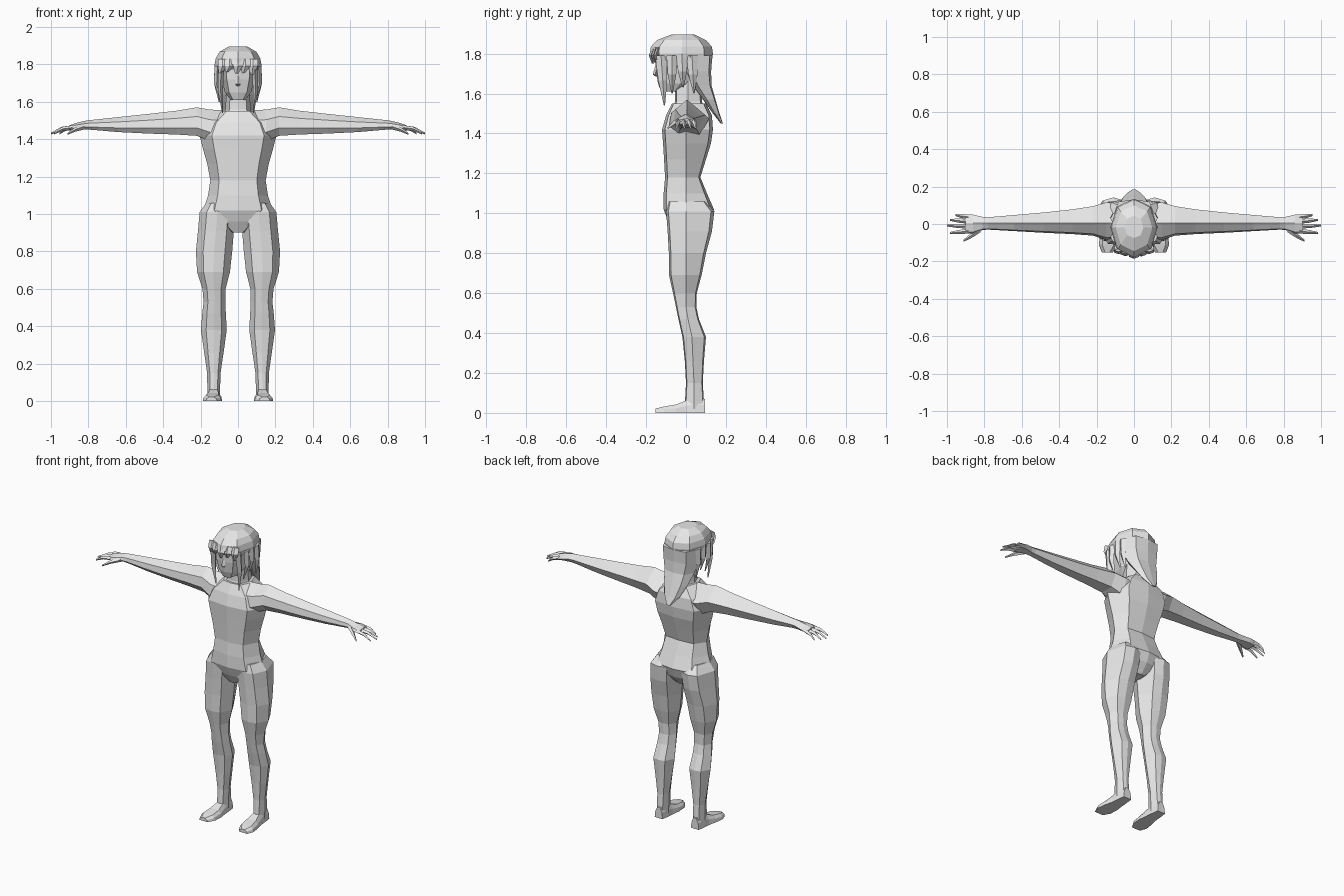
import bpy, bmesh
from mathutils import Vector

grey = bpy.data.materials.new("plain_grey")
grey.diffuse_color = (0.8, 0.8, 0.8, 1)


def loft(name, rings, mirror=False):
    """Skin a list of closed rings, cap both ends, optionally mirror over x."""
    bm = bmesh.new()
    vs = [[bm.verts.new(p) for p in r] for r in rings]
    n = len(rings[0])
    for a, b in zip(vs, vs[1:]):
        for i in range(n):
            j = (i + 1) % n
            bm.faces.new((a[i], a[j], b[j], b[i]))
    bm.faces.new(vs[0])
    bm.faces.new(vs[-1])
    bmesh.ops.recalc_face_normals(bm, faces=bm.faces)
    me = bpy.data.meshes.new(name)
    bm.to_mesh(me)
    bm.free()
    me.materials.append(grey)
    ob = bpy.data.objects.new(name, me)
    bpy.context.collection.objects.link(ob)
    if mirror:
        ob.modifiers.new("mirror", "MIRROR")
    return ob


def section(z, x, w, f, b, side=0.0, k=0.68, d=0.88):
    """Eight-sided horizontal section: half width w, front y f, back y b."""
    fy, by = side + (f - side) * d, side + (b - side) * d
    pts = [(0, f), (k, fy), (1, side), (k, by), (0, b), (-k, by), (-1, side), (-k, fy)]
    return [(x + w * px, y, z) for px, y in pts]


def spike(name, stations, u, v, mirror=True):
    """Four-sided tapering strand; stations are (x, y, z, half u, half v)."""
    u, v = Vector(u), Vector(v)
    rings = []
    for x, y, z, a, b in stations:
        c = Vector((x, y, z))
        rings.append([c + u * a, c + v * b, c - u * a, c - v * b])
    return loft(name, rings, mirror)


# Torso
loft("torso", [section(*s) for s in (
    (0.90, 0, 0.035, -0.06, 0.07), (0.96, 0, 0.12, -0.09, 0.12),
    (1.02, 0, 0.185, -0.112, 0.14), (1.10, 0, 0.16, -0.112, 0.105),
    (1.18, 0, 0.148, -0.105, 0.072), (1.27, 0, 0.165, -0.11, 0.10),
    (1.35, 0, 0.188, -0.115, 0.125), (1.42, 0, 0.205, -0.12, 0.135),
    (1.49, 0, 0.17, -0.10, 0.13), (1.55, 0, 0.09, -0.07, 0.10))])

# Neck and face
loft("neck", [section(*s) for s in (
    (1.50, 0, 0.085, -0.075, 0.10, 0.01), (1.56, 0, 0.068, -0.055, 0.08, 0.01),
    (1.68, 0, 0.06, -0.055, 0.075, 0.01))])
loft("head", [section(*s) for s in (
    (1.61, 0, 0.04, -0.125, -0.03, -0.06), (1.65, 0, 0.07, -0.14, 0.04, -0.03),
    (1.72, 0, 0.088, -0.152, 0.09, -0.02), (1.80, 0, 0.095, -0.155, 0.10, -0.02))])
spike("nose", [(0, -0.148, 1.745, 0.008, 0.004), (0, -0.153, 1.695, 0.014, 0.014),
               (0, -0.145, 1.685, 0.008, 0.004)], (1, 0, 0), (0, 1, 0), False)

# Legs: z, centre x, half width, front, back
loft("leg", [section(*s, 0.0, 0.6) for s in (
    (1.06, 0.10, 0.07, -0.09, 0.10), (1.01, 0.11, 0.095, -0.10, 0.142),
    (0.91, 0.118, 0.096, -0.092, 0.13), (0.80, 0.128, 0.097, -0.086, 0.10),
    (0.69, 0.131, 0.088, -0.085, 0.078))] + [section(*s, 0.6) for s in (
    (0.60, 0.128, 0.062, -0.065, 0.054, 0.0), (0.53, 0.126, 0.058, -0.05, 0.052, 0.0),
    (0.47, 0.128, 0.063, -0.038, 0.065, 0.01), (0.38, 0.129, 0.069, -0.018, 0.10, 0.03),
    (0.26, 0.129, 0.052, -0.006, 0.09, 0.035), (0.15, 0.129, 0.036, 0.0, 0.084, 0.04),
    (0.06, 0.13, 0.034, -0.005, 0.09, 0.04), (0.02, 0.13, 0.034, 0.0, 0.092, 0.04))], True)

# Feet: y, inner x, outer x, top z
loft("foot", [[(a, y, 0), (a + 0.004, y, h * 0.55), (a + 0.018, y, h),
               (b - 0.018, y, h), (b - 0.004, y, h * 0.55), (b, y, 0)] for y, a, b, h in (
    (0.095, 0.102, 0.158, 0.07), (0.04, 0.095, 0.165, 0.08), (0.0, 0.092, 0.168, 0.062),
    (-0.05, 0.085, 0.18, 0.042), (-0.11, 0.088, 0.188, 0.032), (-0.152, 0.112, 0.172, 0.022))],
    True)

# Arms: x, front y, back y, top z, bottom z
loft("arm", [[(x, 0.005, t), (x, f * 0.85, b + 0.68 * (t - b)), (x, f, b + 0.28 * (t - b)),
              (x, f * 0.5, b), (x, k * 0.6, b), (x, k, b + 0.5 * (t - b))] for x, f, k, t, b in (
    (0.08, -0.09, 0.11, 1.555, 1.38), (0.15, -0.085, 0.115, 1.558, 1.39),
    (0.22, -0.062, 0.095, 1.57, 1.418), (0.33, -0.054, 0.078, 1.552, 1.425),
    (0.48, -0.047, 0.062, 1.535, 1.43), (0.64, -0.038, 0.048, 1.518, 1.438),
    (0.78, -0.03, 0.036, 1.503, 1.45), (0.81, -0.032, 0.038, 1.50, 1.452),
    (0.86, -0.05, 0.05, 1.488, 1.452), (0.90, -0.05, 0.052, 1.475, 1.447))], True)

# Fingers: base y, tip x, tip y
for i, (y, tx, ty) in enumerate(((-0.038, 0.985, -0.048), (-0.012, 1.0, -0.008),
                                 (0.014, 0.985, 0.022), (0.038, 0.955, 0.048))):
    mx = 0.89 + (tx - 0.89) * 0.5
    spike(f"finger_{i + 1}", [(0.885, y, 1.462, 0.013, 0.012),
                              (mx, (y + ty) / 2, 1.455, 0.011, 0.011),
                              (tx, ty, 1.43, 0.005, 0.005)], (0, 1, 0), (0, 0, 1))
spike("thumb", [(0.82, -0.025, 1.468, 0.018, 0.015), (0.87, -0.062, 1.452, 0.014, 0.012),
                (0.912, -0.09, 1.428, 0.005, 0.005)], (0, 1, 0), (0, 0, 1))

# Hair cap
loft("hair_cap", [section(*s, -0.02, 0.72, 0.72) for s in (
    (1.765, 0, 0.122, -0.155, 0.13), (1.80, 0, 0.125, -0.182, 0.135),
    (1.835, 0, 0.118, -0.176, 0.13), (1.868, 0, 0.098, -0.145, 0.10),
    (1.895, 0, 0.05, -0.075, 0.045))])

# Back hair narrowing into a tail
loft("back_hair", [section(*s) for s in (
    (1.79, 0, 0.122, -0.03, 0.132, 0.02), (1.71, 0, 0.118, 0.0, 0.126, 0.03),
    (1.64, 0, 0.102, 0.03, 0.128, 0.06), (1.57, 0, 0.085, 0.085, 0.148, 0.105),
    (1.50, 0, 0.055, 0.135, 0.168, 0.145), (1.45, 0, 0.015, 0.174, 0.185, 0.178))])

# Hanging side strands: y, top half depth, tip y, tip z
for i, (y, d, ty, tz) in enumerate(((-0.125, 0.03, -0.108, 1.54), (-0.07, 0.028, -0.07, 1.60),
                                    (-0.02, 0.03, -0.015, 1.63), (0.03, 0.03, 0.04, 1.60))):
    x = 0.09 if i == 0 else 0.11
    m = (1.79 + tz) / 2
    spike(f"side_strand_{i + 1}", [(x, y, 1.79, 0.016, d), (x + 0.004, (y + ty) / 2, m, 0.014, d * 0.75),
                                   (0.082 + 0.006 * i, ty, tz, 0.003, 0.003)], (1, 0, 0), (0, 1, 0))

# Fringe strands over the forehead: x, tip x, tip z
for i, (x, tx, tz) in enumerate(((-0.082, -0.095, 1.755), (-0.045, -0.06, 1.76), (0.0, -0.008, 1.75),
                                 (0.04, 0.03, 1.755), (0.08, 0.075, 1.745))):
    y = -0.168 + abs(x) * 0.3
    spike(f"fringe_{i + 1}", [(x, y + 0.004, 1.83, 0.026, 0.008), (x, y - 0.008, 1.79, 0.026, 0.01),
                              (tx, y + 0.002, tz, 0.008, 0.005)], (1, 0, 0), (0, 1, 0), False)
